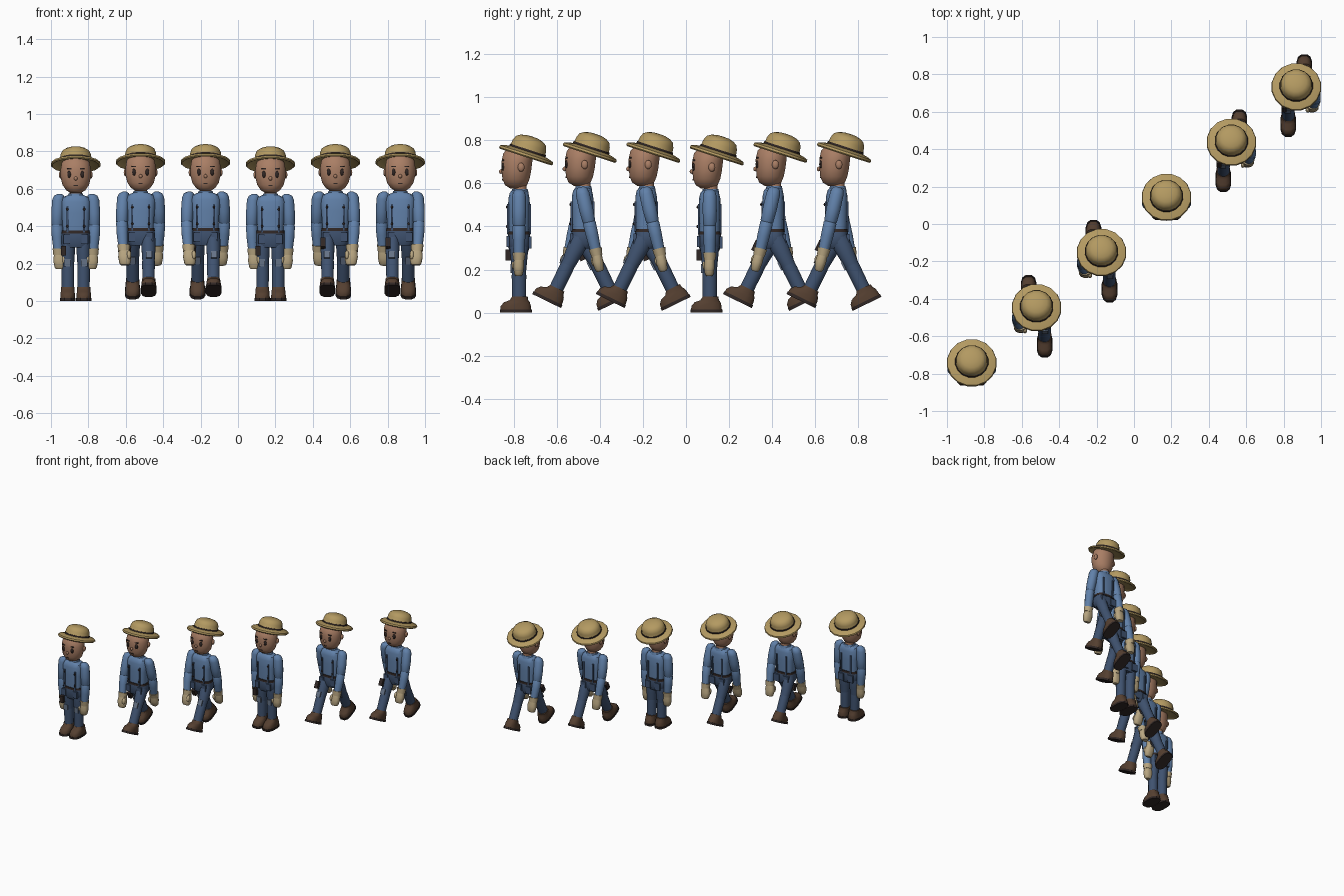
import bpy, bmesh
from math import sin, cos, pi, radians, copysign
from mathutils import Matrix, Vector

if "Cube" in bpy.data.objects:
    bpy.data.objects.remove(bpy.data.objects["Cube"])

COLORS = dict(shirt=(0.12, 0.22, 0.40), pants=(0.05, 0.085, 0.16), skin=(0.40, 0.21, 0.13),
              straw=(0.45, 0.32, 0.12), boot=(0.09, 0.05, 0.03), glove=(0.48, 0.38, 0.22),
              dark=(0.03, 0.02, 0.018), patch=(0.13, 0.17, 0.24))
MATS = {}
for key, col in COLORS.items():
    MATS[key] = bpy.data.materials.new(key)
    MATS[key].diffuse_color = (*col, 1)

PARTS = []  # (name, mesh, group) shared by all figures


def finish(name, bm, mat, group, xf=None):
    if xf:
        bmesh.ops.transform(bm, matrix=xf, verts=bm.verts)
    bmesh.ops.recalc_face_normals(bm, faces=bm.faces)
    me = bpy.data.meshes.new(name)
    bm.to_mesh(me)
    bm.free()
    me.materials.append(MATS[mat])
    me.shade_smooth()
    me.set_sharp_from_angle(angle=radians(40))
    PARTS.append((name, me, group))


def loft(name, mat, group, rings, n=12, power=1.0, xf=None):
    """Stacked rings (x, y, z, rx, ry); power below 1 squares the section."""
    bm = bmesh.new()
    loops = []
    for x, y, z, rx, ry in rings:
        loop = []
        for i in range(n):
            a = 2 * pi * (i + 0.5) / n
            c, s = cos(a), sin(a)
            loop.append(bm.verts.new((x + rx * copysign(abs(c) ** power, c),
                                      y + ry * copysign(abs(s) ** power, s), z)))
        loops.append(loop)
    for lo, hi in zip(loops, loops[1:]):
        for i in range(n):
            j = (i + 1) % n
            bm.faces.new((lo[i], lo[j], hi[j], hi[i]))
    bm.faces.new(loops[0])
    bm.faces.new(loops[-1])
    finish(name, bm, mat, group, xf)


def box(name, mat, group, loc, size):
    bm = bmesh.new()
    bmesh.ops.create_cube(bm, size=1)
    finish(name, bm, mat, group, Matrix.Translation(loc) @ Matrix.Diagonal((*size, 1)))


def ball(name, mat, group, loc, size):
    bm = bmesh.new()
    bmesh.ops.create_uvsphere(bm, u_segments=10, v_segments=6, radius=1)
    finish(name, bm, mat, group, Matrix.Translation(loc) @ Matrix.Diagonal((*size, 1)))


# head and neck
loft("neck", "skin", "body", [(0, 0.005, 0.54, .034, .032), (0, 0.005, 0.61, .034, .032)])
loft("head", "skin", "body", [
    (0, -.012, .577, .028, .030), (0, -.014, .592, .052, .052), (0, -.014, .62, .072, .064),
    (0, -.012, .66, .082, .070), (0, -.010, .70, .083, .073), (0, -.004, .74, .076, .070),
    (0, .005, .775, .045, .045)], n=16)
ball("nose", "skin", "body", (0, -.083, .655), (.010, .010, .011))
box("mouth", "dark", "body", (0, -.075, .617), (.022, .008, .006))
for s in (-1, 1):
    ball("eye", "dark", "body", (s * .035, -.073, .677), (.011, .009, .019))
    box("brow", "dark", "body", (s * .036, -.074, .707), (.024, .010, .006))
    ball("ear", "skin", "body", (s * .081, .01, .675), (.010, .016, .021))

# straw hat, tilted back
tilt = Matrix.Translation((0, .038, .745)) @ Matrix.Rotation(radians(-18), 4, 'X')
loft("hat", "straw", "body", [(0, 0, z, r, r) for r, z in (
    (.08, -.012), (.11, -.015), (.128, -.024), (.134, -.018), (.131, -.008), (.115, -.002),
    (.09, .004), (.086, .012), (.083, .035), (.074, .056), (.055, .068), (.028, .075),
    (.004, .076))], n=16, xf=tilt)
loft("hat_band", "dark", "body", [(0, 0, .003, .0905, .0905), (0, 0, .013, .089, .089)],
     n=16, xf=tilt)

# torso and hips
loft("shirt", "shirt", "body", [
    (0, 0, .35, .070, .048), (0, 0, .39, .070, .049), (0, 0, .47, .076, .052),
    (0, 0, .53, .080, .050), (0, 0, .555, .070, .044), (0, 0, .567, .040, .034)],
    n=16, power=.7)
loft("collar", "shirt", "body", [(0, .004, .555, .046, .042), (0, .004, .575, .039, .037)])
loft("hips", "pants", "body", [
    (0, 0, .285, .060, .044), (0, 0, .31, .079, .053), (0, 0, .35, .077, .053),
    (0, 0, .375, .072, .051)], n=16, power=.7)
loft("belt", "dark", "body", [(0, 0, .362, .077, .055), (0, 0, .377, .075, .054)],
     n=16, power=.7)
for s in (-1, 1):
    box("front_strap", "pants", "body", (s * .045, -.051, .435), (.010, .008, .14))
    box("back_strap", "pants", "body", (s * .040, .051, .435), (.010, .008, .14))
    for z in (.40, .49):
        ball("button", "dark", "body", (s * .045, -.056, z), (.007, .005, .007))
    box("hip_pocket", "pants", "body", (s * .040, .052, .325), (.045, .014, .055))
    box("front_pocket", "pants", "body", (s * .048, -.052, .330), (.034, .014, .050))

# limbs, each grouped by its swinging side
for s in (-1, 1):
    arm, leg = ("arm", s), ("leg", s)
    loft("upper_arm", "shirt", arm, [
        (s * .086, 0, .572, .012, .014), (s * .089, 0, .562, .028, .027),
        (s * .093, 0, .54, .034, .033), (s * .098, 0, .47, .034, .034),
        (s * .100, 0, .41, .032, .031), (s * .100, 0, .40, .026, .026)])
    loft("forearm", "shirt", arm, [
        (s * .100, 0, .412, .026, .026), (s * .100, 0, .40, .032, .031),
        (s * .098, 0, .34, .031, .030), (s * .093, 0, .272, .027, .026)])
    loft("glove_cuff", "glove", arm, [
        (s * .090, 0, .245, .031, .027), (s * .090, 0, .280, .035, .032)])
    loft("glove", "glove", arm, [
        (s * .084, -.002, .170, .022, .014), (s * .084, -.002, .180, .030, .021),
        (s * .085, -.002, .215, .036, .026), (s * .087, 0, .25, .030, .024)], power=.8)
    ball("thumb", "glove", arm, (s * .062, -.020, .222), (.012, .013, .024))
    loft("thigh", "pants", leg, [
        (s * .042, 0, .19, .034, .034), (s * .042, 0, .25, .038, .040),
        (s * .041, 0, .31, .039, .046), (s * .040, 0, .36, .034, .040)])
    loft("shin", "pants", leg, [
        (s * .042, 0, .05, .034, .034), (s * .042, 0, .10, .034, .034),
        (s * .042, 0, .17, .035, .035), (s * .042, 0, .20, .034, .034)])
    box("knee_patch", "patch", leg, (s * .045, -.036, .205), (.034, .008, .040))
    loft("boot", "boot", leg, [
        (s * .043, -.015, .012, .041, .073), (s * .043, -.015, .030, .040, .072),
        (s * .043, -.010, .048, .038, .062), (s * .043, 0, .058, .037, .044),
        (s * .043, .004, .075, .036, .037)], power=.75)
    loft("boot_sole", "dark", leg, [
        (s * .043, -.015, 0, .043, .076), (s * .043, -.015, .015, .043, .076)], power=.7)

# pouch strapped to one thigh
box("thigh_pouch", "dark", ("leg", -1), (-.066, -.046, .268), (.028, .032, .052))


def swing(pivot_z, angle):
    up = Matrix.Translation((0, 0, pivot_z))
    return up @ Matrix.Rotation(radians(angle), 4, 'X') @ up.inverted()


# six figures on a diagonal: standing, stepping one way, standing, stepping the other way
for i, step in enumerate((0, 1, 1, 0, -1, -1)):
    place = Matrix.Translation((-.8675 + .347 * i, -.775 + .295 * i, .012 * abs(step)))
    for name, me, group in PARTS:
        ob = bpy.data.objects.new(f"{name}_{i + 1}", me)
        bpy.context.collection.objects.link(ob)
        pose = Matrix.Identity(4)
        if group[0] == "leg":
            pose = swing(.35, -26 * step * group[1])
        elif group[0] == "arm":
            pose = swing(.54, 13 * step * group[1])
        ob.matrix_world = place @ pose

for m in bpy.data.materials:
    if m.users and not m.is_grease_pencil:
        m.use_nodes = True
        m.node_tree.nodes["Principled BSDF"].inputs["Base Color"].default_value = m.diffuse_color
